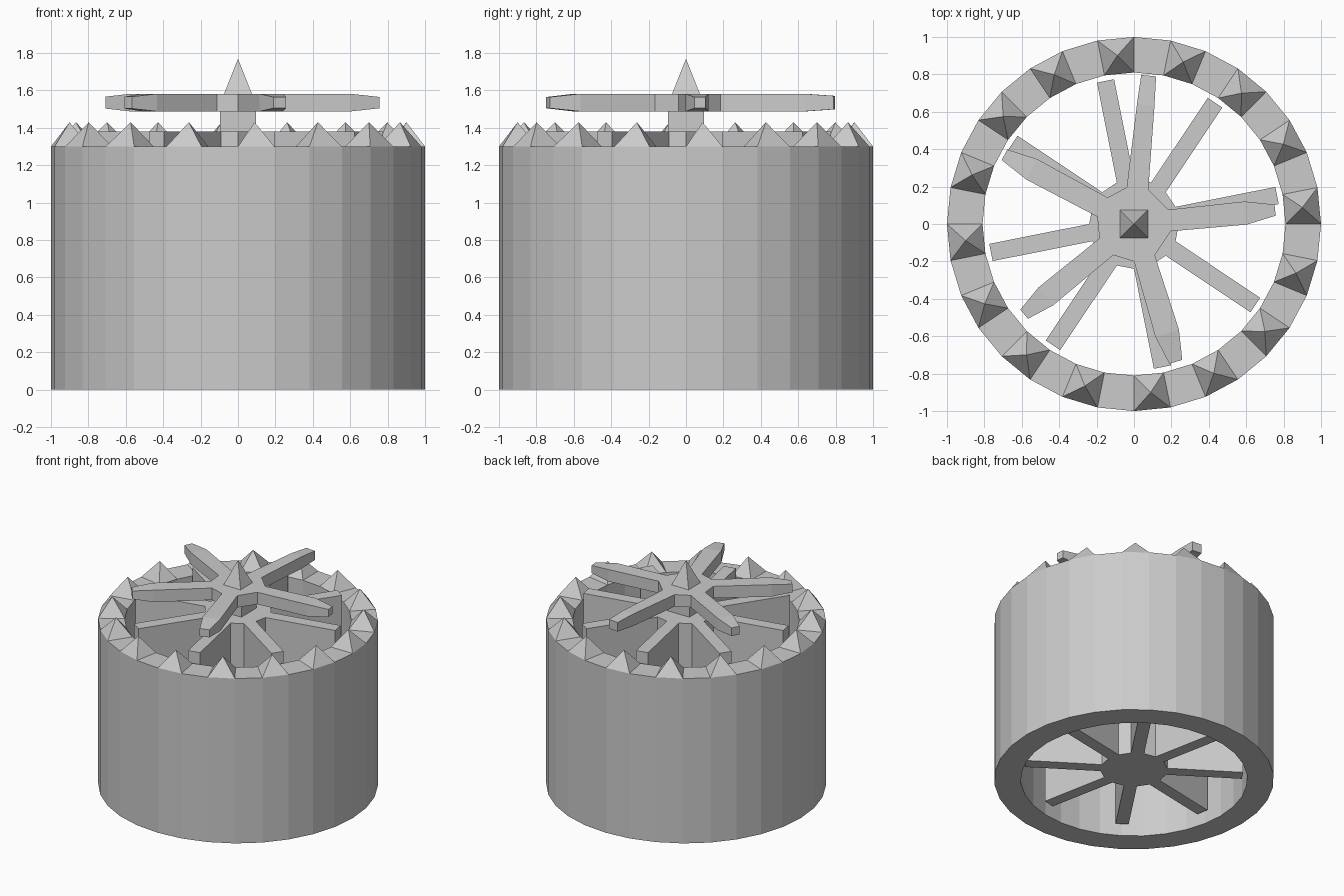
import bpy, bmesh
from math import sin, cos, radians, hypot
from mathutils import Vector

if "Cube" in bpy.data.objects:
    bpy.data.objects.remove(bpy.data.objects["Cube"])

STEP = 11.25  # every outline sits on a 32-part circle


def polar(r, deg, z=0.0, side=0.0):
    """Point at radius r in direction deg, shifted sideways by side."""
    a = radians(deg)
    return Vector((r * cos(a) - side * sin(a), r * sin(a) + side * cos(a), z))


def finish(name, bm):
    bmesh.ops.remove_doubles(bm, verts=bm.verts, dist=1e-5)
    bmesh.ops.recalc_face_normals(bm, faces=bm.faces)
    mesh = bpy.data.meshes.new(name)
    bm.to_mesh(mesh)
    bm.free()
    obj = bpy.data.objects.new(name, mesh)
    bpy.context.collection.objects.link(obj)
    return obj


def prism(name, outline, z0, z1):
    bm = bmesh.new()
    lo = [bm.verts.new((p.x, p.y, z0)) for p in outline]
    hi = [bm.verts.new((p.x, p.y, z1)) for p in outline]
    bm.faces.new(lo)
    bm.faces.new(hi)
    n = len(outline)
    for i in range(n):
        j = (i + 1) % n
        bm.faces.new((lo[i], lo[j], hi[j], hi[i]))
    return finish(name, bm)


# Outer drum with a spike on every second top segment
OUT, INN, TOP, PEAK = 1.0, 0.81, 1.3, 1.43
bm = bmesh.new()
for i in range(32):
    a, b = i * STEP, (i + 1) * STEP
    profile = [(OUT, 0), (OUT, TOP), (INN, TOP), (INN, 0)]
    va = [bm.verts.new(polar(r, a, z)) for r, z in profile]
    vb = [bm.verts.new(polar(r, b, z)) for r, z in profile]
    for k in range(4):
        m = (k + 1) % 4
        quad = (va[k], vb[k], vb[m], va[m])
        if k == 1 and i % 2 == 0:
            apex = bm.verts.new(polar((OUT + INN) / 2, (a + b) / 2, PEAK))
            for q in range(4):
                bm.faces.new((quad[q], quad[(q + 1) % 4], apex))
        else:
            bm.faces.new(quad)
finish("spiked_drum", bm)

# Inner core: 16-sided hub with eight tall straight vanes
outline = []
half = 0.24 * sin(radians(STEP))
for i in range(8):
    a = i * 45
    mid = a + STEP
    outline += [polar(0.24, a), polar(0.78, mid, 0, -half),
                polar(0.78, mid, 0, half), polar(0.24, a + 2 * STEP)]
prism("inner_vanes", outline, 0.08, 1.38)

# Square post with a pointed cap
bm = bmesh.new()
rings = [[bm.verts.new((x * 0.095, y * 0.095, z))
          for x, y in ((-1, -1), (1, -1), (1, 1), (-1, 1))] for z in (1.36, 1.53)]
tip = bm.verts.new((0, 0, 1.77))
bm.faces.new(rings[0])
for i in range(4):
    j = (i + 1) % 4
    bm.faces.new((rings[0][i], rings[0][j], rings[1][j], rings[1][i]))
    bm.faces.new((rings[1][i], rings[1][j], tip))
finish("pointed_post", bm)

# Top rotor: ten-sided hub and five tapered blades
# angle, shoulder radius, shoulder half width, tip radius, tip half width, tip half height
blades = [
    (5.625, 0.60, 0.062, 0.758, 0.030, 0.030),
    (84.375, 0.64, 0.047, 0.797, 0.040, 0.036),
    (151.875, 0.62, 0.062, 0.785, 0.032, 0.032),
    (219.375, 0.61, 0.062, 0.760, 0.032, 0.032),
    (286.875, 0.61, 0.066, 0.770, 0.036, 0.030),
]
MID, THICK = 1.535, 0.047
spread = 1.5 * STEP
hub = [polar(0.2, b[0] + s * spread) for b in blades for s in (-1, 1)]
prism("rotor_hub", hub, MID - THICK, MID + THICK)
bm = bmesh.new()
for ang, r1, w1, r2, w2, h2 in blades:
    sections = [(0.2 * cos(radians(spread)), 0.2 * sin(radians(spread)), THICK),
                (r1, w1, THICK), (r2, w2, h2)]
    loops = [[bm.verts.new(polar(r, ang, MID + t * h, s * w))
              for s, t in ((-1, -1), (1, -1), (1, 1), (-1, 1))]
             for r, w, h in sections]
    for p, q in zip(loops, loops[1:]):
        for i in range(4):
            j = (i + 1) % 4
            bm.faces.new((p[i], p[j], q[j], q[i]))
    bm.faces.new(loops[0])
    bm.faces.new(loops[-1])
finish("rotor_blades", bm)
